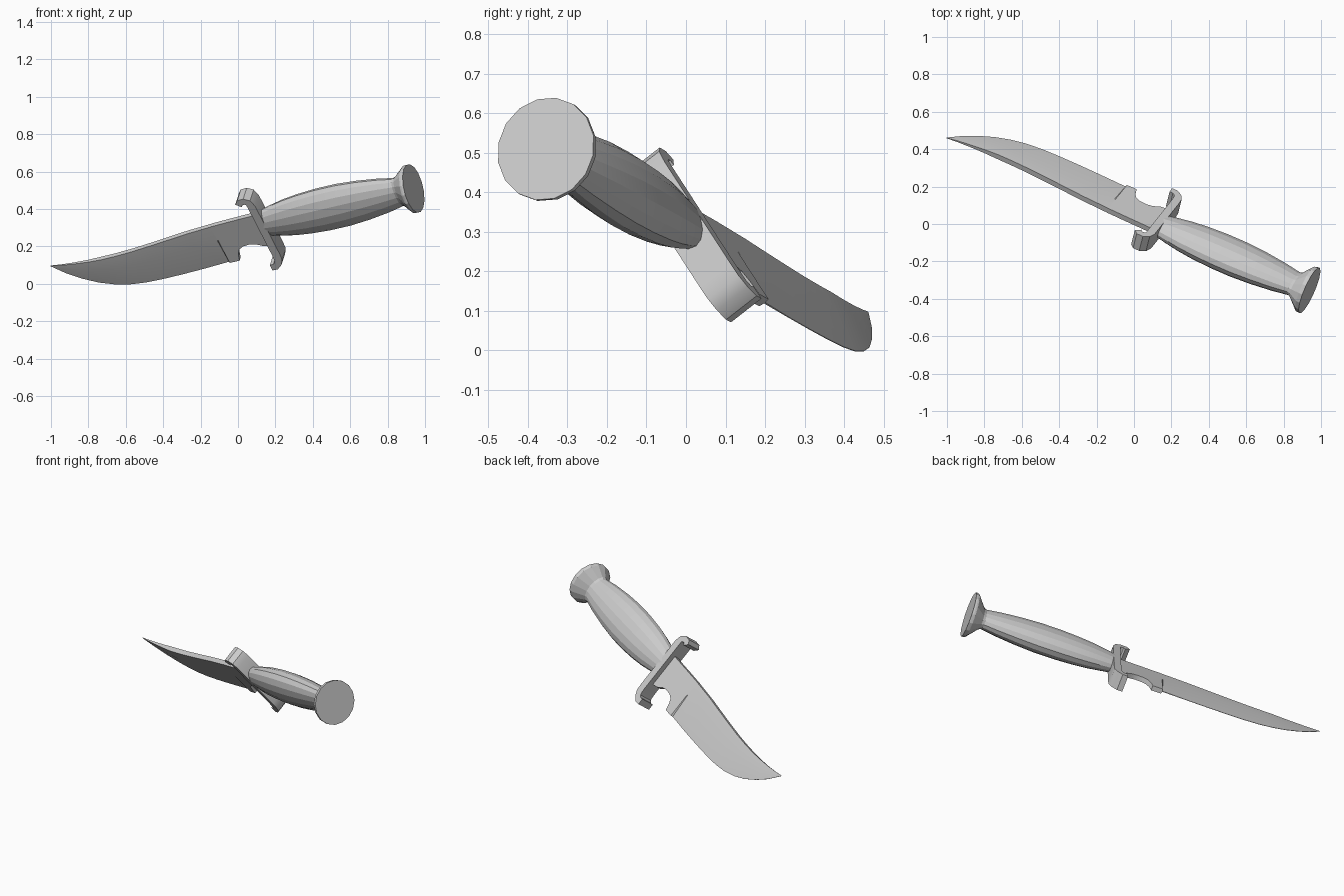
import bpy, bmesh, math
from mathutils import Vector, Matrix

if "Cube" in bpy.data.objects:
    bpy.data.objects.remove(bpy.data.objects["Cube"])

steel = bpy.data.materials.new("plain_grey")
steel.use_nodes = True
GREY = (0.6, 0.6, 0.6, 1)
steel.diffuse_color = GREY
steel.node_tree.nodes["Principled BSDF"].inputs["Base Color"].default_value = GREY

# Knife frame: local x runs from tip to pommel, y towards the cutting edge, z through the blade
along = Vector((0.897, -0.39, 0.208)).normalized()
edgeward = Vector((0.396, 0.5, -0.771))
edgeward = (edgeward - along * edgeward.dot(along)).normalized()
through = along.cross(edgeward)
FRAME = Matrix((along, edgeward, through)).transposed().to_4x4()
FRAME.translation = (0.131, -0.004, 0.323)


def finish(bm, name, angle):
    bmesh.ops.recalc_face_normals(bm, faces=bm.faces)
    mesh = bpy.data.meshes.new(name)
    bm.to_mesh(mesh)
    bm.free()
    obj = bpy.data.objects.new(name, mesh)
    bpy.context.collection.objects.link(obj)
    mesh.materials.append(steel)
    obj.matrix_world = FRAME
    bpy.ops.object.select_all(action='DESELECT')
    obj.select_set(True)
    bpy.context.view_layer.objects.active = obj
    bpy.ops.object.shade_smooth_by_angle(angle=math.radians(angle))


def loft(bm, rings):
    """Bridge closed rings of points and cap both ends."""
    rings = [[bm.verts.new(p) for p in ring] for ring in rings]
    n = len(rings[0])
    for a, b in zip(rings, rings[1:]):
        for i in range(n):
            j = (i + 1) % n
            bm.faces.new((a[i], a[j], b[j], b[i]))
    bm.faces.new(rings[0])
    bm.faces.new(rings[-1])


def oval_loft(name, profile, sides=16):
    """Profile rows: station, half width edgeward, half width through the blade."""
    bm = bmesh.new()
    loft(bm, [[(s, w * math.cos(k * math.tau / sides), t * math.sin(k * math.tau / sides))
               for k in range(sides)] for s, w, t in profile])
    finish(bm, name, 12)


# Blade: (station, spine, edge, half thickness at the edge)
HALF = 0.015
stations = [
    (0.0, -0.072, 0.14, HALF), (-0.05, -0.07, 0.132, HALF), (-0.085, -0.069, 0.11, HALF),
    (-0.12, -0.068, 0.102, HALF), (-0.16, -0.067, 0.105, HALF), (-0.19, -0.066, 0.12, HALF),
    (-0.206, -0.065, 0.148, HALF), (-0.216, -0.065, 0.188, HALF), (-0.275, -0.063, 0.188, HALF),
    (-0.28, -0.062, 0.188, 0.002), (-0.43, -0.053, 0.196, 0.001), (-0.56, -0.04, 0.2, 0.001),
    (-0.68, -0.029, 0.201, 0.001), (-0.78, -0.021, 0.198, 0.001), (-0.87, -0.017, 0.187, 0.001),
    (-0.95, -0.016, 0.166, 0.001), (-1.03, -0.018, 0.132, 0.001), (-1.11, -0.024, 0.083, 0.001),
    (-1.18, -0.032, 0.028, 0.001), (-1.245, -0.043, -0.039, 0.0005)]
bm = bmesh.new()
rings = []
for s, spine, edge, h in stations:
    back = HALF * min(1, 0.1 + (s + 1.245) * 3)
    h = min(h, back)
    grind = spine + (edge - spine) * 0.38
    rings.append([(s, spine, back), (s, grind, back), (s, edge, h),
                  (s, edge, -h), (s, grind, -back), (s, spine, -back)])
loft(bm, rings)
finish(bm, "blade", 25)

# Guard: a flat bar with both ends curled towards the blade
path = [(-0.055, -0.175), (-0.04, -0.192), (-0.016, -0.193), (0.004, -0.18), (0.011, -0.15),
        (0.011, 0.0), (0.011, 0.18), (0.009, 0.215), (-0.002, 0.24), (-0.024, 0.256), (-0.05, 0.255)]
pts = [Vector(p) for p in path]
bm = bmesh.new()
rings = []
for i, p in enumerate(pts):
    d = (pts[min(i + 1, len(pts) - 1)] - pts[max(i - 1, 0)]).normalized()
    side = Vector((d.y, -d.x)) * (0.022 if 3 < i < 8 else 0.019)
    a, b = p + side, p - side
    rings.append([(a.x, a.y, 0.05), (a.x, a.y, -0.05), (b.x, b.y, -0.05), (b.x, b.y, 0.05)])
loft(bm, rings)
finish(bm, "guard", 35)

# Grip: a swelling barrel, flattened to an oval section
oval_loft("grip", [(s, w, w * 0.62) for s, w in (
    (0.02, 0.082), (0.08, 0.096), (0.16, 0.112), (0.25, 0.123), (0.36, 0.13),
    (0.48, 0.13), (0.6, 0.121), (0.72, 0.105), (0.83, 0.083))])

# Pommel: oval neck flaring to a round flat disc
oval_loft("pommel", [(0.805, 0.087, 0.053), (0.822, 0.091, 0.06), (0.878, 0.131, 0.13),
                     (0.888, 0.133, 0.133), (0.9, 0.133, 0.133)])
